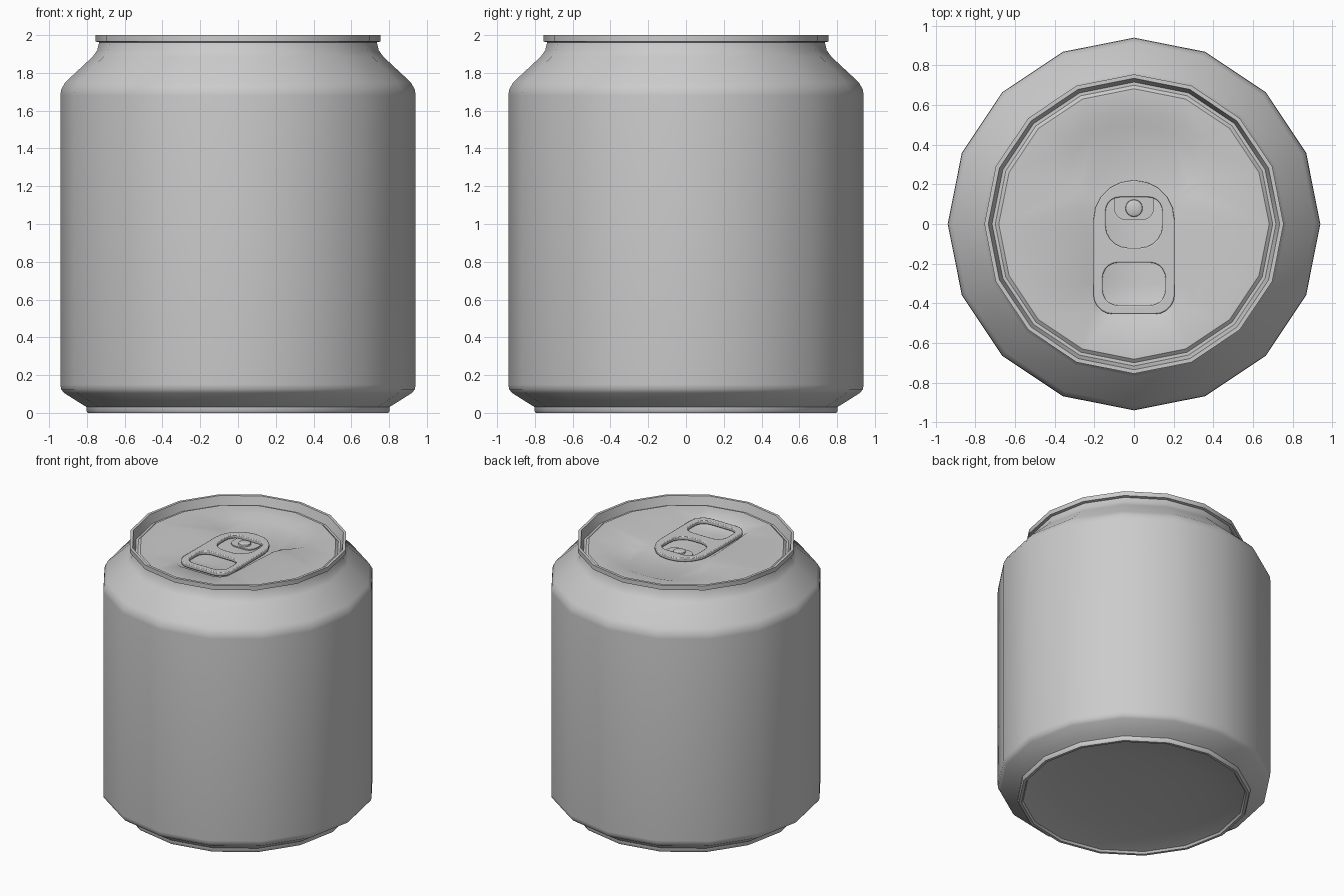
import bpy, bmesh, math

if "Cube" in bpy.data.objects:
    bpy.data.objects.remove(bpy.data.objects["Cube"])

SIDES = 16
LID_Z, RECESS_Z, TAB_Z = 1.95, 1.93, 1.963

metal = bpy.data.materials.new("brushed grey metal")
metal.use_nodes = True
metal.diffuse_color = (0.6, 0.6, 0.6, 1)
bsdf = metal.node_tree.nodes["Principled BSDF"]
bsdf.inputs["Base Color"].default_value = (0.6, 0.6, 0.6, 1)


def finish(bm, name, angle=35):
    bmesh.ops.recalc_face_normals(bm, faces=bm.faces)
    mesh = bpy.data.meshes.new(name)
    bm.to_mesh(mesh)
    bm.free()
    mesh.materials.append(metal)
    obj = bpy.data.objects.new(name, mesh)
    bpy.context.collection.objects.link(obj)
    bpy.ops.object.select_all(action="DESELECT")
    obj.select_set(True)
    bpy.context.view_layer.objects.active = obj
    bpy.ops.object.shade_smooth_by_angle(angle=math.radians(angle))
    return obj


def ring(bm, radius, z, sides=SIDES):
    step = math.tau / sides
    return [bm.verts.new((radius * math.cos(i * step), radius * math.sin(i * step), z))
            for i in range(sides)]


def loop(bm, points, z):
    return [bm.verts.new((x, y, z)) for x, y in points]


def bridge(bm, a, b):
    n = len(a)
    for i in range(n):
        j = (i + 1) % n
        bm.faces.new((a[i], a[j], b[j], b[i]))


def fill(bm, loops):
    """Flat face between an outer loop and any holes."""
    edges = []
    for lp in loops:
        for i, v in enumerate(lp):
            w = lp[(i + 1) % len(lp)]
            edges.append(bm.edges.get((v, w)) or bm.edges.new((v, w)))
    bmesh.ops.triangle_fill(bm, edges=edges, use_beauty=True, normal=(0, 0, 1))


def mirrored(half):
    """Right half outline, top to bottom, closed over x = 0."""
    return half + [(-x, y) for x, y in reversed(half) if x > 0]


def rounded(w, y0, y1, top, bottom, steps=5):
    """Rounded rectangle with separate top and bottom corner radii."""
    pts = []
    for cy, r, start in ((y1 - top, top, 90), (y0 + bottom, bottom, 0)):
        for i in range(steps + 1):
            a = math.radians(start - 90 * i / steps)
            pts.append((max(w - r + r * math.cos(a), 0.001), cy + r * math.sin(a)))
    return mirrored(pts)


# Can shell: underside dish, foot, wall, shoulder and rolled rim
bm = bmesh.new()
profile = [(0.25, 0.07), (0.5, 0.055), (0.68, 0.035), (0.765, 0.015), (0.775, 0.0),
           (0.795, 0.0), (0.803, 0.012), (0.803, 0.032), (0.825, 0.045), (0.92, 0.105),
           (0.937, 0.125), (0.94, 0.15), (0.94, 1.68), (0.937, 1.71), (0.915, 1.75),
           (0.77, 1.885), (0.745, 1.92), (0.735, 1.962), (0.755, 1.966), (0.755, 2.0),
           (0.735, 2.0), (0.716, 1.935), (0.70, 1.935), (0.682, LID_Z)]
rings = [ring(bm, r, z) for r, z in profile]
for a, b in zip(rings, rings[1:]):
    bridge(bm, a, b)
bm.faces.new(rings[0])

# Lid panel with a pressed keyhole recess
outer = [(0, 0.55), (0.13, 0.54), (0.25, 0.505), (0.34, 0.44), (0.385, 0.36), (0.388, 0.28),
         (0.35, 0.21), (0.285, 0.15), (0.25, 0.08), (0.238, -0.05), (0.225, -0.3),
         (0.212, -0.43), (0.18, -0.475), (0.13, -0.49), (0, -0.492)]
inner = [(0, 0.493), (0.11, 0.485), (0.2, 0.455), (0.275, 0.4), (0.31, 0.34), (0.308, 0.27),
         (0.275, 0.2), (0.225, 0.14), (0.21, 0.07), (0.208, -0.05), (0.205, -0.3),
         (0.192, -0.41), (0.165, -0.45), (0.12, -0.465), (0, -0.467)]
keyhole = loop(bm, mirrored(outer), LID_Z)
floor = loop(bm, mirrored(inner), RECESS_Z)
fill(bm, [rings[-1], keyhole])
bridge(bm, keyhole, floor)
fill(bm, [floor])
finish(bm, "can_body", 40)

# Pull tab with two rounded openings
bm = bmesh.new()
outlines = [rounded(0.205, -0.455, 0.22, 0.2, 0.1),
            rounded(0.143, -0.12, 0.135, 0.07, 0.11),
            rounded(0.158, -0.41, -0.195, 0.075, 0.075)]
fill(bm, [loop(bm, pts, TAB_Z) for pts in outlines])
extruded = bmesh.ops.extrude_face_region(bm, geom=bm.faces[:])
for item in extruded["geom"]:
    if isinstance(item, bmesh.types.BMVert):
        item.co.z = RECESS_Z + 0.005
tab = finish(bm, "pull_tab")
bevel = tab.modifiers.new("soft edge", "BEVEL")
bevel.width = 0.006
bevel.segments = 2
bevel.limit_method = "ANGLE"

# Rivet and the tongue that holds it
bm = bmesh.new()
tongue = rounded(0.1, 0.02, 0.15, 0.03, 0.06)
low, high = loop(bm, tongue, RECESS_Z), loop(bm, tongue, RECESS_Z + 0.008)
bridge(bm, low, high)
fill(bm, [high])
finish(bm, "rivet_tongue")

bm = bmesh.new()
rivet = [ring(bm, r, z, 16) for r, z in ((0.045, RECESS_Z), (0.042, 1.95), (0.03, 1.956))]
for a, b in zip(rivet, rivet[1:]):
    bridge(bm, a, b)
bm.faces.new(rivet[-1])
bmesh.ops.translate(bm, verts=bm.verts, vec=(0, 0.08, 0))
finish(bm, "rivet", 50)
